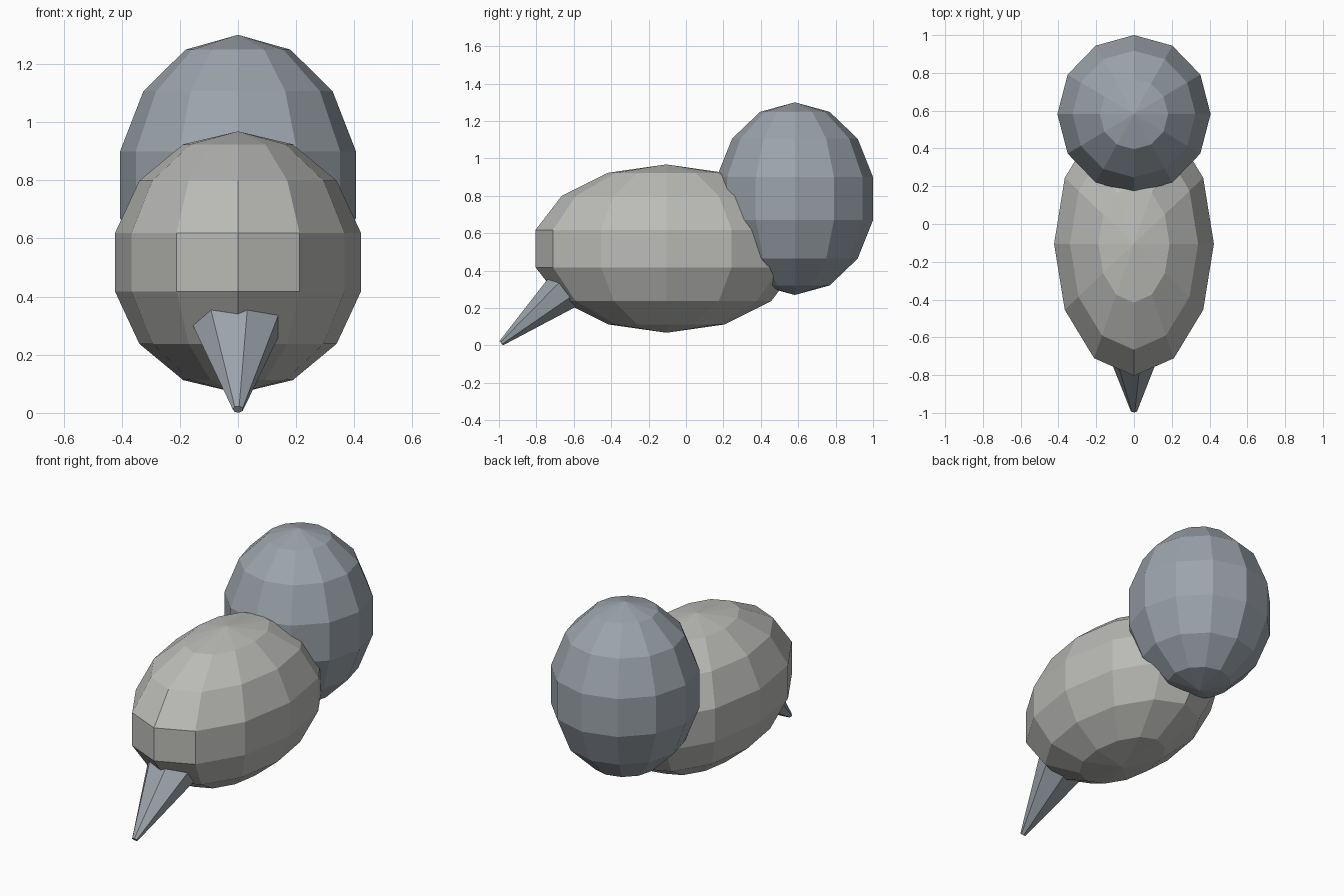
import bpy, bmesh
from math import sin, cos, pi, radians
from mathutils import Vector

if "Cube" in bpy.data.objects:
    bpy.data.objects.remove(bpy.data.objects["Cube"])


def material(name, rgb):
    m = bpy.data.materials.new(name)
    m.diffuse_color = (*rgb, 1)
    m.use_nodes = True
    m.node_tree.nodes["Principled BSDF"].inputs["Base Color"].default_value = m.diffuse_color
    return m


def finish(name, bm, mat):
    bmesh.ops.recalc_face_normals(bm, faces=bm.faces)
    me = bpy.data.meshes.new(name)
    bm.to_mesh(me)
    bm.free()
    me.materials.append(mat)
    ob = bpy.data.objects.new(name, me)
    bpy.context.collection.objects.link(ob)
    return ob


def ellipsoid(name, centre, radii, mat):
    bm = bmesh.new()
    bmesh.ops.create_uvsphere(bm, u_segments=12, v_segments=7, radius=1)
    bmesh.ops.scale(bm, vec=radii, verts=bm.verts)
    bmesh.ops.translate(bm, vec=centre, verts=bm.verts)
    return finish(name, bm, mat)


def tapered_spike(name, tip, pitch, length, tip_r, base_r, sides, mat):
    axis = Vector((0, cos(pitch), sin(pitch)))
    up = Vector((0, -sin(pitch), cos(pitch)))
    side = Vector((1, 0, 0))
    bm = bmesh.new()
    rings = []
    for s, (rx, ru) in ((0, tip_r), (length, base_r)):
        ring = []
        for k in range(sides):
            a = -pi / 2 + 2 * pi * k / sides
            p = Vector(tip) + axis * s + side * rx * sin(a) + up * ru * cos(a)
            ring.append(bm.verts.new(p))
        bm.faces.new(ring)
        rings.append(ring)
    for k in range(sides):
        j = (k + 1) % sides
        bm.faces.new((rings[0][k], rings[0][j], rings[1][j], rings[1][k]))
    return finish(name, bm, mat)


grey = material("warm_grey", (0.50, 0.50, 0.48))
slate = material("slate", (0.33, 0.37, 0.41))

# Front body and raised rear body
ellipsoid("body", (0, -0.105, 0.518), (0.434, 0.717, 0.45), grey)
ellipsoid("rear_body", (0, 0.582, 0.785), (0.416, 0.429, 0.515), slate)

# Seven-sided spike sloping down from the front
tapered_spike("spike", (0, -0.988, 0.012), radians(40), 0.58,
              (0.018, 0.015), (0.195, 0.143), 7, slate)
